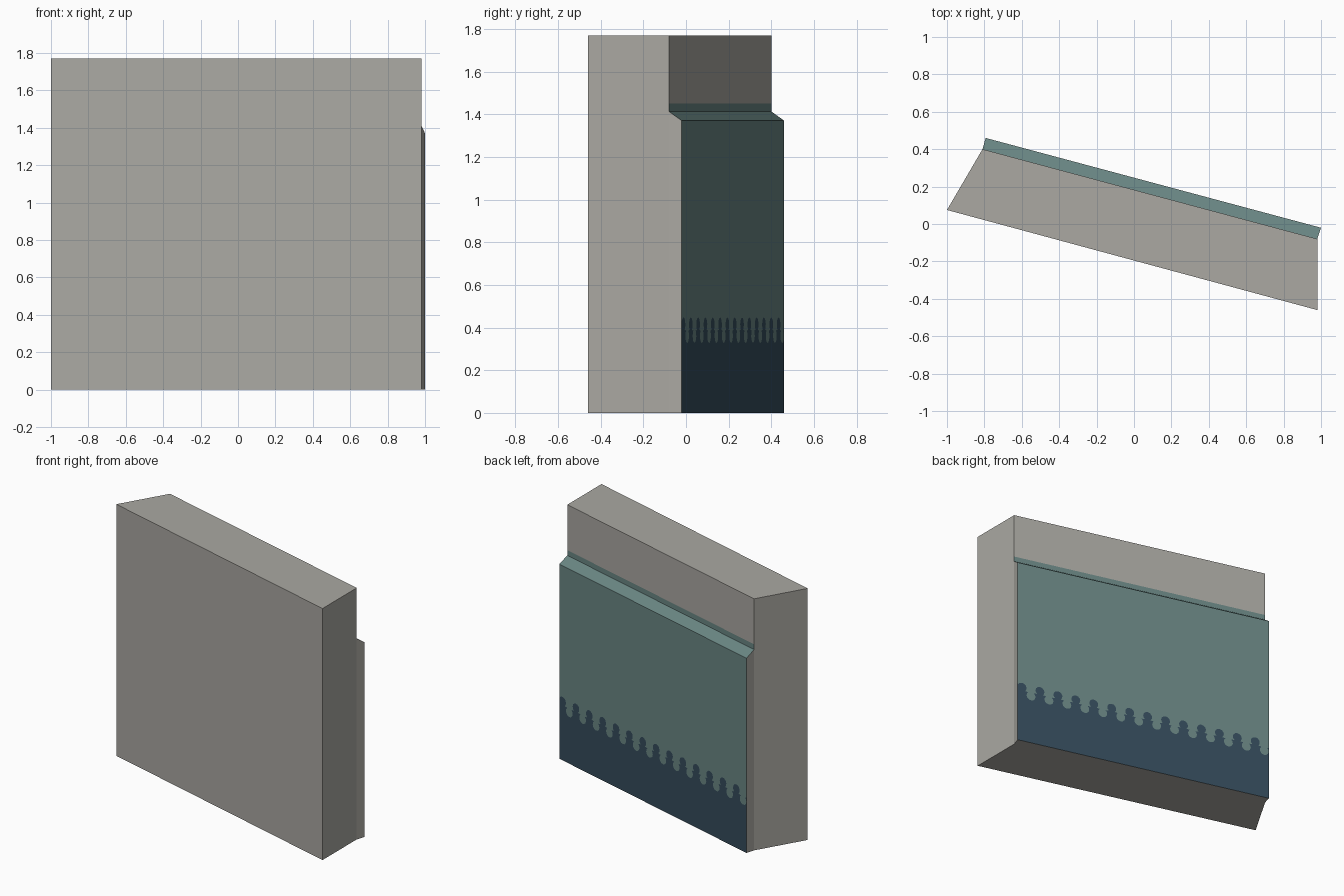
import bpy, bmesh, math
from mathutils import Vector

if "Cube" in bpy.data.objects:
    bpy.data.objects.remove(bpy.data.objects["Cube"])


def material(name, rgb):
    m = bpy.data.materials.new(name)
    m.diffuse_color = (*rgb, 1)
    m.use_nodes = True
    m.node_tree.nodes["Principled BSDF"].inputs["Base Color"].default_value = m.diffuse_color
    return m


MATS = [material("warm_grey_stone", (0.405, 0.395, 0.363)),
        material("dull_teal_paint", (0.145, 0.242, 0.232)),
        material("dark_navy_paint", (0.036, 0.073, 0.108))]
STONE, TEAL, NAVY = range(3)


def build(name, faces):
    """Make an object from (points, material index) polygons."""
    bm = bmesh.new()
    for pts, mat in faces:
        f = bm.faces.new([bm.verts.new(p) for p in pts])
        f.material_index = mat
    bmesh.ops.remove_doubles(bm, verts=bm.verts, dist=1e-5)
    me = bpy.data.meshes.new(name)
    bm.to_mesh(me)
    bm.free()
    for m in MATS:
        me.materials.append(m)
    ob = bpy.data.objects.new(name, me)
    bpy.context.collection.objects.link(ob)
    return ob


def at(p, z):
    return Vector((p[0], p[1], z))


# Plan corners and heights
FL, FR = (-1.0, 0.075), (0.98, -0.46)      # front edge
BL, BR = (-0.81, 0.40), (0.98, -0.08)      # back edge
PL, PR = (-0.793, 0.46), (1.0, -0.02)      # outer face of the raised panel
H, BAND, LEDGE, LIP = 1.77, 1.45, 1.413, 1.37

# Wall block: painted strip just above the panel ledge
build("stone_wall", [
    ([at(FL, 0), at(FR, 0), at(FR, H), at(FL, H)], STONE),
    ([at(FR, 0), at(BR, 0), at(BR, LEDGE), at(BR, BAND), at(BR, H), at(FR, H)], STONE),
    ([at(BL, 0), at(FL, 0), at(FL, H), at(BL, H), at(BL, BAND), at(BL, LEDGE)], STONE),
    ([at(FL, H), at(FR, H), at(BR, H), at(BL, H)], STONE),
    ([at(FL, 0), at(BL, 0), at(BR, 0), at(FR, 0)], STONE),
    ([at(BR, BAND), at(BL, BAND), at(BL, H), at(BR, H)], STONE),
    ([at(BR, LEDGE), at(BL, LEDGE), at(BL, BAND), at(BR, BAND)], TEAL),
])

# Interlocking scroll border between the two paints, running from PL to PR
WAVES = 14
length = (Vector(PR) - Vector(PL)).length
step = length / WAVES
R, Z_HIGH, Z_LOW = 0.033, 0.414, 0.361


def arc(cx, cz, a0, a1, n=10):
    return [(cx + R * math.cos(math.radians(a0 + (a1 - a0) * i / n)),
             cz + R * math.sin(math.radians(a0 + (a1 - a0) * i / n)))
            for i in range(n + 1)]


border = [(0.0, 0.388)]
for i in range(WAVES):
    s = 0.034 + i * step
    border += arc(s, Z_LOW, 130, 410)              # teal head dipping down
    if i < WAVES - 1:
        border += arc(s + step / 2, Z_HIGH, 230, -50)  # navy head rising
    else:
        border += arc(s + step / 2, Z_HIGH, 230, 35)
border = [(max(0.0, min(length, s)), z) for s, z in border]
border.append((length, border[-1][1]))


def on_panel(s, z):
    p = Vector(PL).lerp(Vector(PR), s / length)
    return Vector((p.x, p.y, z))


edge = [on_panel(s, z) for s, z in border]

# Raised panel with sloped ledge, stone ends and two-colour face
build("raised_panel", [
    ([at(PR, 0), at(PL, 0)] + edge, NAVY),
    (edge[::-1] + [at(PL, LIP), at(PR, LIP)], TEAL),
    ([at(PR, LIP), at(PL, LIP), at(BL, LEDGE), at(BR, LEDGE)], TEAL),
    ([at(BR, 0), at(PR, 0), edge[-1], at(PR, LIP), at(BR, LEDGE)], STONE),
    ([at(PL, 0), at(BL, 0), at(BL, LEDGE), at(PL, LIP), edge[0]], STONE),
    ([at(BL, 0), at(PL, 0), at(PR, 0), at(BR, 0)], STONE),
])
